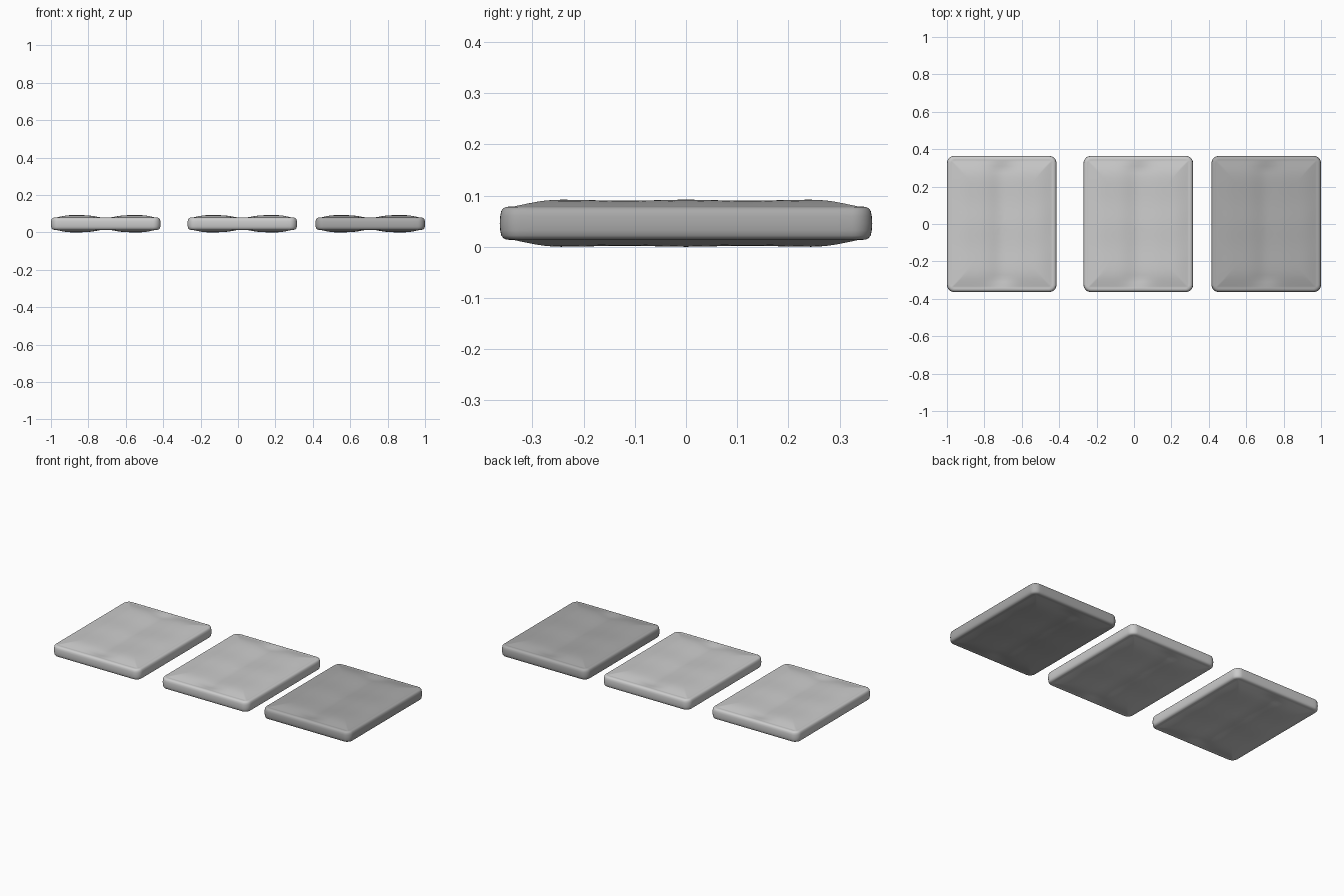
import bpy, bmesh, math

if "Cube" in bpy.data.objects:
    bpy.data.objects.remove(bpy.data.objects["Cube"])

HX, HY, MID = 0.293, 0.364, 0.046      # half width, half depth, half thickness
RADIUS = 0.04


def outline(inset):
    """Rounded rectangle, same point count for every inset."""
    hx, hy = HX - inset, HY - inset
    r = max(RADIUS - inset, 0.012)
    pts = []
    corners = [(1, 1), (-1, 1), (-1, -1), (1, -1)]
    for i, (sx, sy) in enumerate(corners):
        arc = []
        for k in range(9):
            a = math.pi / 2 * (i + k / 8)
            arc.append((sx * (hx - r) + r * math.cos(a), sy * (hy - r) + r * math.sin(a)))
        pts += arc
        # straight run to the next corner
        nx, ny = corners[(i + 1) % 4]
        b = math.pi / 2 * (i + 1)
        end = (nx * (hx - r) + r * math.cos(b), ny * (hy - r) + r * math.sin(b))
        for k in range(1, 24):
            t = k / 24
            pts.append((arc[-1][0] * (1 - t) + end[0] * t, arc[-1][1] * (1 - t) + end[1] * t))
    return pts


def puff(x, y):
    """Height of the padded face above the middle plane: two lobes and a crease."""
    d = max(min(HX - abs(x), HY - abs(y)) - 0.024, 0)
    rise = math.sin(min(d / 0.09, 1) * math.pi / 2)
    dip = 0.0145 * math.exp(-(x / 0.065) ** 2)
    wave = 0.001 * math.cos(y * 2 * math.pi / 0.24)
    return 0.032 + rise * (0.013 + wave) - dip * min(1, d / 0.05)


def add_ring(bm, pts, height):
    return [bm.verts.new((x, y, MID + height(x, y))) for x, y in pts]


def bridge(bm, a, b):
    n = len(a)
    for i in range(n):
        j = (i + 1) % n
        bm.faces.new((a[i], a[j], b[j], b[i]))


def make_cushion(name, cx):
    bm = bmesh.new()
    # side band with rounded rim, upper half then mirrored lower half
    rim = [(0.001, 0.014), (0.003, 0.024), (0.007, 0.029), (0.013, 0.032), (0.021, 0.0325)]
    band = [(i, -z) for i, z in reversed(rim)] + [(0, 0)] + rim
    rings = [add_ring(bm, outline(i), lambda x, y, z=z: z) for i, z in band]
    for a, b in zip(rings, rings[1:]):
        bridge(bm, a, b)
    # padded top and bottom faces
    for side, edge in ((1, rings[-1]), (-1, rings[0])):
        prev = edge
        base = outline(0.024)
        for s in [1, 0.98, 0.95, 0.91, 0.86, 0.8, 0.72, 0.64, 0.56, 0.48, 0.4, 0.32, 0.24, 0.16, 0.08]:
            ring = add_ring(bm, [(x * s, y * s) for x, y in base],
                            lambda x, y: side * puff(x, y))
            bridge(bm, prev, ring)
            prev = ring
        tip = bm.verts.new((0, 0, MID + side * puff(0, 0)))
        for i in range(len(prev)):
            bm.faces.new((prev[i], prev[(i + 1) % len(prev)], tip))
    bmesh.ops.recalc_face_normals(bm, faces=bm.faces)
    mesh = bpy.data.meshes.new(name)
    bm.to_mesh(mesh)
    bm.free()
    obj = bpy.data.objects.new(name, mesh)
    obj.location.x = cx
    bpy.context.collection.objects.link(obj)
    bpy.ops.object.select_all(action='DESELECT')
    obj.select_set(True)
    bpy.context.view_layer.objects.active = obj
    bpy.ops.object.shade_smooth_by_angle(angle=math.radians(40))
    return obj


# three cushions in a row, the right one darker
make_cushion("left_cushion", -0.707)
make_cushion("middle_cushion", 0.023)
dark = make_cushion("right_cushion", 0.707)
mat = bpy.data.materials.new("dark_fabric")
mat.diffuse_color = (0.4, 0.4, 0.4, 1)
mat.use_nodes = True
mat.node_tree.nodes["Principled BSDF"].inputs["Base Color"].default_value = mat.diffuse_color
dark.data.materials.append(mat)
